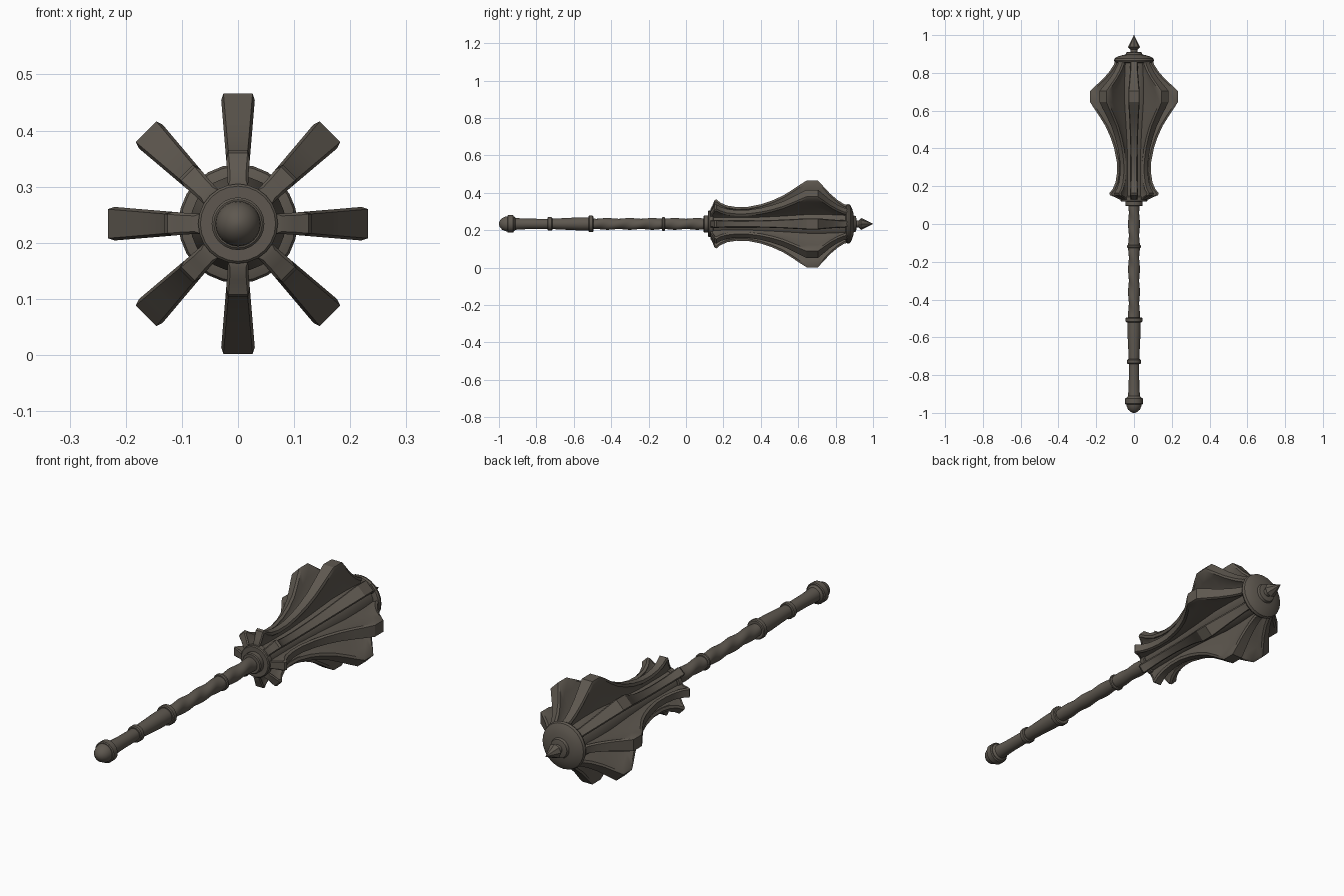
import bpy, bmesh, math
from mathutils import Matrix, Vector

cube = bpy.data.objects.get("Cube")
if cube:
    bpy.data.objects.remove(cube, do_unlink=True)

AXIS_Z = 0.234
iron = bpy.data.materials.new("dark_iron")
iron.use_nodes = True
COLOR = (0.112, 0.097, 0.079, 1)
iron.diffuse_color = COLOR
bsdf = iron.node_tree.nodes["Principled BSDF"]
bsdf.inputs["Base Color"].default_value = COLOR
bsdf.inputs["Roughness"].default_value = 0.6


def finish(name, bm, angle=35):
    bmesh.ops.remove_doubles(bm, verts=bm.verts, dist=0.00001)
    bmesh.ops.recalc_face_normals(bm, faces=bm.faces)
    mesh = bpy.data.meshes.new(name)
    bm.to_mesh(mesh)
    bm.free()
    mesh.materials.append(iron)
    obj = bpy.data.objects.new(name, mesh)
    bpy.context.collection.objects.link(obj)
    obj.location.z = AXIS_Z
    bpy.ops.object.select_all(action='DESELECT')
    bpy.context.view_layer.objects.active = obj
    obj.select_set(True)
    bpy.ops.object.shade_smooth_by_angle(angle=math.radians(angle))
    return obj


def loft(bm, rings):
    """Skin a list of closed rings and cap both ends."""
    rows = [[bm.verts.new(p) for p in ring] for ring in rings]
    n = len(rows[0])
    for a, b in zip(rows, rows[1:]):
        for i in range(n):
            j = (i + 1) % n
            bm.faces.new((a[i], a[j], b[j], b[i]))
    bm.faces.new(rows[0])
    bm.faces.new(rows[-1])


def lathe(name, profile, sides=24, groove=0, pitch=0.12, angle=35):
    """Turn (y, radius) points around the long axis, with an optional spiral."""
    rings = []
    for y, r in profile:
        ring = []
        for i in range(sides):
            t = math.tau * i / sides
            rr = r + groove * math.cos(2 * t - math.tau * y / pitch)
            ring.append((rr * math.cos(t), y, rr * math.sin(t)))
        rings.append(ring)
    bm = bmesh.new()
    loft(bm, rings)
    return finish(name, bm, angle)


def band(name, y, half, r):
    b = 0.004
    lathe(name, [(y - half, r - b), (y - half + b, r), (y + half - b, r), (y + half, r - b)])


# Handle: pommel, grip and spiral shaft
lathe("pommel", [(-1, 0.005), (-0.995, 0.018), (-0.983, 0.031), (-0.965, 0.039),
                 (-0.95, 0.041), (-0.92, 0.04), (-0.91, 0.03)])
band("pommel_ring", -0.938, 0.017, 0.047)
lathe("lower_grip", [(-0.92, 0.032), (-0.85, 0.028), (-0.73, 0.027)])
band("lower_grip_ring", -0.728, 0.013, 0.036)
lathe("upper_grip", [(-0.73, 0.027), (-0.65, 0.031), (-0.57, 0.035), (-0.51, 0.035)])
band("upper_grip_ring", -0.508, 0.013, 0.044)
steps = 72
lathe("spiral_shaft", [(-0.51 + 0.62 * i / steps, 0.0295) for i in range(steps + 1)],
      groove=0.002)
band("shaft_ring", -0.12, 0.008, 0.037)

# Collar under the head
band("lower_collar", 0.11, 0.016, 0.046)
band("upper_collar", 0.133, 0.015, 0.071)

# Core between the flanges
lathe("head_core", [(0.13, 0.064), (0.2, 0.062), (0.35, 0.062), (0.5, 0.072),
                    (0.65, 0.085), (0.75, 0.085), (0.87, 0.08)], angle=60)

# Domed cap, neck and spike
lathe("head_cap", [(0.852, 0.085), (0.858, 0.102), (0.866, 0.106), (0.877, 0.102),
                   (0.887, 0.085), (0.894, 0.062), (0.897, 0.045), (0.908, 0.041),
                   (0.911, 0.03)])
lathe("spike_neck", [(0.9, 0.022), (0.915, 0.018), (0.935, 0.018)])
lathe("spike", [(0.925, 0.02), (0.936, 0.032), (1, 0.001)], sides=8, angle=20)

# Eight flanges with a thin web and a broad rim
OUTLINE = [(0.13, 0.078), (0.142, 0.1), (0.152, 0.126), (0.163, 0.131), (0.185, 0.113),
           (0.22, 0.098), (0.27, 0.09), (0.33, 0.091), (0.4, 0.105), (0.46, 0.125),
           (0.52, 0.152), (0.57, 0.183), (0.61, 0.21), (0.645, 0.232), (0.705, 0.232),
           (0.735, 0.2), (0.77, 0.162), (0.81, 0.128), (0.845, 0.106), (0.868, 0.1)]


def flange_section(y, top):
    w = 0.018 + 0.012 * max(0, (top - 0.09) / 0.143)
    base = 0.03
    span = top - base
    half = [(0.012, base), (0.013, base + 0.5 * span), (w * 0.75, base + 0.75 * span),
            (w, top - 0.012), (w - 0.004, top)]
    return ([Vector((x, y, r)) for x, r in half]
            + [Vector((-x, y, r)) for x, r in reversed(half)])


sections = [flange_section(y, top) for y, top in OUTLINE]
for k in range(8):
    turn = Matrix.Rotation(math.tau * k / 8, 3, 'Y')
    bm = bmesh.new()
    loft(bm, [[turn @ p for p in ring] for ring in sections])
    finish(f"flange_{k + 1}", bm, 32)
